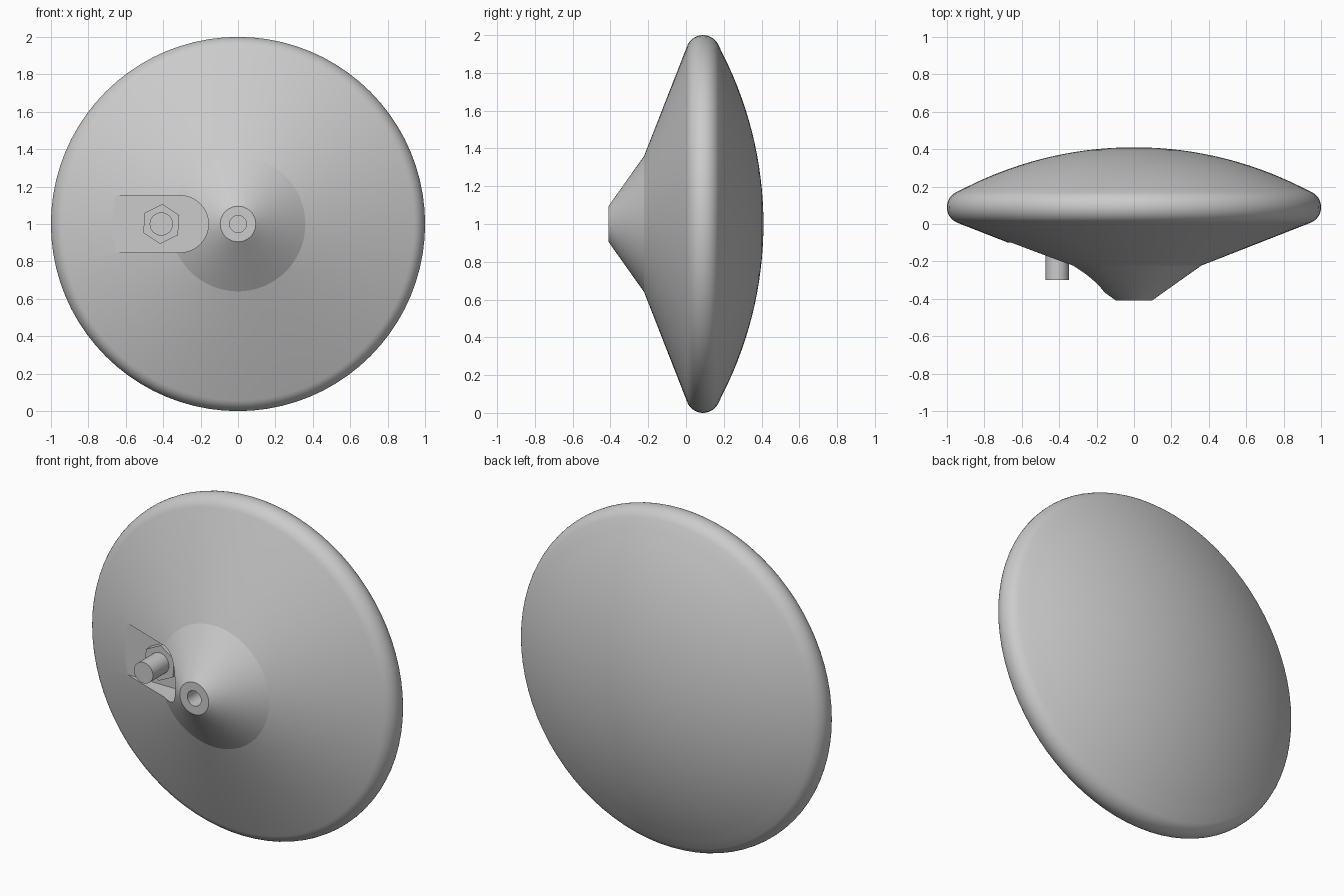
import bpy, bmesh
from math import sin, cos, pi, radians, asin

if "Cube" in bpy.data.objects:
    bpy.data.objects.remove(bpy.data.objects["Cube"])

SEG = 80


def make_object(name, bm, smooth_deg):
    bmesh.ops.remove_doubles(bm, verts=bm.verts[:], dist=1e-5)
    bmesh.ops.recalc_face_normals(bm, faces=bm.faces[:])
    mesh = bpy.data.meshes.new(name)
    bm.to_mesh(mesh)
    bm.free()
    ob = bpy.data.objects.new(name, mesh)
    bpy.context.collection.objects.link(ob)
    smooth(ob, smooth_deg)
    return ob


def smooth(ob, deg):
    bpy.ops.object.select_all(action='DESELECT')
    ob.select_set(True)
    bpy.context.view_layer.objects.active = ob
    if deg:
        bpy.ops.object.shade_smooth_by_angle(angle=radians(deg))


def lathe(name, profile, deg):
    """Spin (radius, y) points about the y axis at height z = 1."""
    bm = bmesh.new()
    rings = []
    for r, y in profile:
        n = SEG if r > 1e-6 else 1
        rings.append([bm.verts.new((r * cos(2 * pi * i / SEG), y, 1 + r * sin(2 * pi * i / SEG)))
                      for i in range(n)])
    for a, b in zip(rings, rings[1:]):
        for i in range(SEG):
            j = (i + 1) % SEG
            quad = [a[i % len(a)], a[j % len(a)], b[j % len(b)], b[i % len(b)]]
            bm.faces.new(list(dict.fromkeys(quad)))
    return make_object(name, bm, deg)


def prism(name, outline, y0, y1, deg=0):
    """Extrude an (x, z) outline along y."""
    bm = bmesh.new()
    face = bm.faces.new([bm.verts.new((x, y0, z)) for x, z in outline])
    ext = bmesh.ops.extrude_face_region(bm, geom=[face])
    verts = [g for g in ext['geom'] if isinstance(g, bmesh.types.BMVert)]
    bmesh.ops.translate(bm, verts=verts, vec=(0, y1 - y0, 0))
    return make_object(name, bm, deg)


def circle(cx, cz, r, n, turn=0):
    return [(cx + r * cos(2 * pi * i / n + turn), cz + r * sin(2 * pi * i / n + turn))
            for i in range(n)]


# Dish body: bored hub, two cones, rounded rim and shallow domed back
profile = [(0, -0.31), (0.045, -0.31), (0.045, -0.41), (0.095, -0.41), (0.36, -0.222)]
for i in range(15):
    a = radians(-69 + 131 * i / 14)
    profile.append((0.91 + 0.09 * cos(a), 0.09 + 0.09 * sin(a)))
R = 1.99
edge = asin(0.952 / R)
for i in range(1, 17):
    a = edge * (1 - i / 16)
    profile.append((R * sin(a), 0.41 - R * (1 - cos(a))))
profile[-1] = (0, 0.41)
body = lathe("dish_body", profile, 12)

# Round-ended pocket cut into the front cone
slot = [(-0.9, 0.848)]
slot += [(-0.31 + 0.152 * cos(radians(a)), 1 + 0.152 * sin(radians(a)))
         for a in [-90 + 7.5 * i for i in range(25)]]
slot += [(-0.9, 1.152)]
cutter = prism("pocket_cutter", slot, -0.6, -0.10)
cutter.hide_render = True
mod = body.modifiers.new("pocket", 'BOOLEAN')
mod.operation = 'DIFFERENCE'
mod.solver = 'EXACT'
mod.object = cutter
bpy.ops.object.select_all(action='DESELECT')
bpy.context.view_layer.objects.active = body
body.select_set(True)
bpy.ops.object.modifier_apply(modifier="pocket")
bpy.data.objects.remove(cutter, do_unlink=True)
smooth(body, 12)

# Hex nut and threaded post sitting in the pocket
prism("hex_nut", circle(-0.41, 1.0, 0.107, 6, radians(26)), -0.09, -0.15)
prism("post", circle(-0.41, 1.0, 0.062, 32), -0.09, -0.30, 15)
